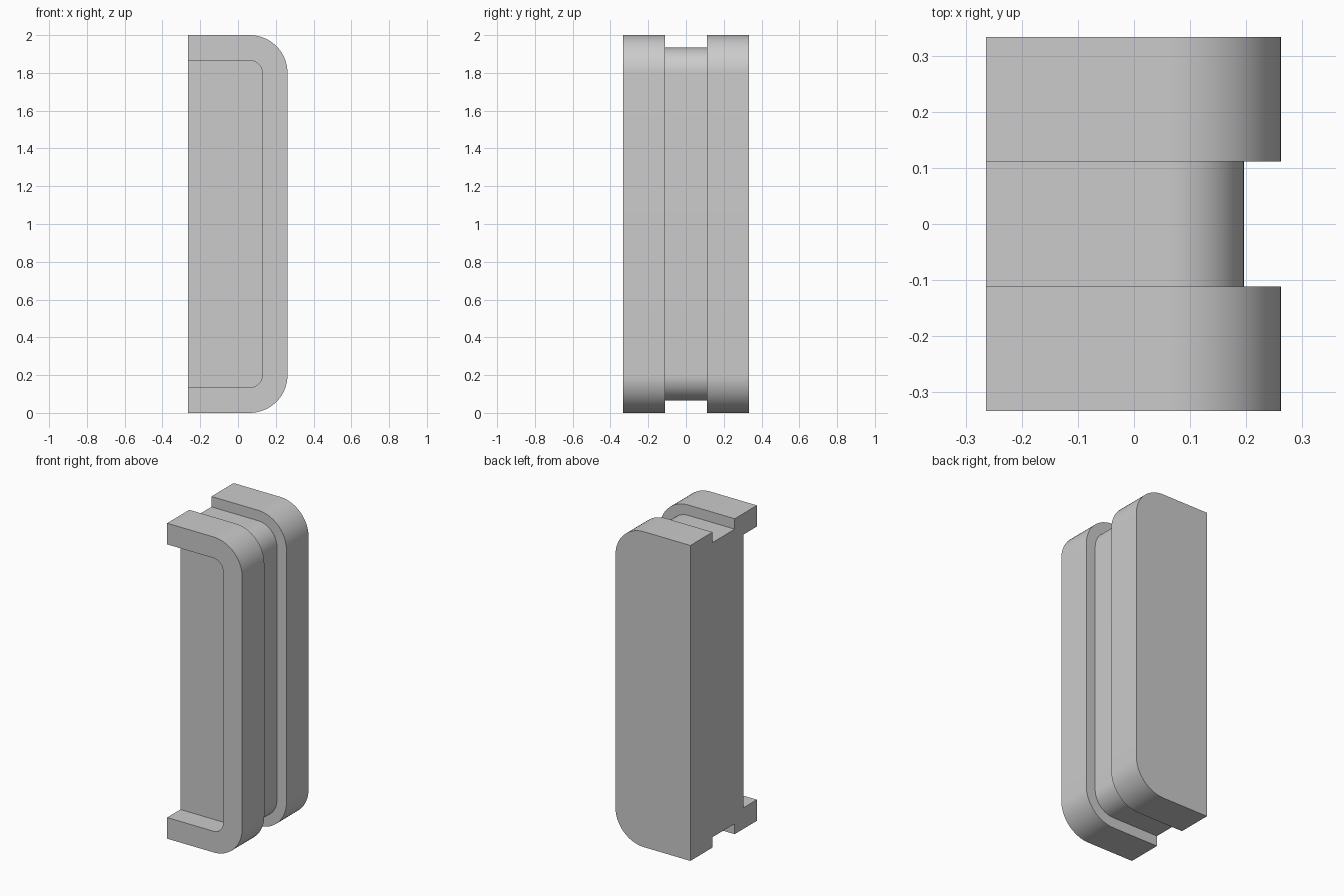
import bpy, bmesh, math

cube = bpy.data.objects.get("Cube")
if cube:
    bpy.data.objects.remove(cube, do_unlink=True)

grey = bpy.data.materials.new("plain_grey")
grey.use_nodes = True
GREY = (0.6, 0.6, 0.6, 1)
grey.diffuse_color = GREY
grey.node_tree.nodes["Principled BSDF"].inputs["Base Color"].default_value = GREY

FLAT, OUTER, HALF_Y, RADIUS = -0.264, 0.262, 0.333, 0.2
GROOVE_Y, POCKET_Y = 0.111, -0.2


def outline(inset, steps=16):
    """Rectangle with both +x corners rounded, offset inwards by inset."""
    r = RADIUS - inset
    cx = OUTER - RADIUS
    pts = [(FLAT, inset)]
    for cz, start in ((RADIUS, -90), (2 - RADIUS, 0)):
        for i in range(steps + 1):
            a = math.radians(start + 90 * i / steps)
            pts.append((cx + r * math.cos(a), cz + r * math.sin(a)))
    return pts + [(FLAT, 2 - inset)]


# Stations from back to front: (depth, inset); equal outlines form the walls
stations = [(HALF_Y, 0), (GROOVE_Y, 0), (GROOVE_Y, 0.066), (-GROOVE_Y, 0.066),
            (-GROOVE_Y, 0), (-HALF_Y, 0), (-HALF_Y, 0.134), (POCKET_Y, 0.134)]

bm = bmesh.new()
rings = [[bm.verts.new((x, y, z)) for x, z in outline(inset)] for y, inset in stations]

# Walls, groove steps and front rim, left open along the flat side
for a, b in zip(rings, rings[1:]):
    for i in range(len(a) - 1):
        bm.faces.new((a[i], a[i + 1], b[i + 1], b[i]))

# Back panel and recessed pocket floor
bm.faces.new(rings[0])
bm.faces.new(rings[-1])

# Flat side, closed by one profile through all the ring ends
bm.faces.new([r[0] for r in rings] + [r[-1] for r in reversed(rings)])
bmesh.ops.recalc_face_normals(bm, faces=bm.faces)

mesh = bpy.data.meshes.new("grooved_block")
bm.to_mesh(mesh)
bm.free()
mesh.materials.append(grey)
block = bpy.data.objects.new("grooved_block", mesh)
bpy.context.collection.objects.link(block)

# Smooth the rounded corners, keep the edges crisp
bpy.context.view_layer.objects.active = block
block.select_set(True)
bpy.ops.object.shade_smooth_by_angle(angle=math.radians(30))
